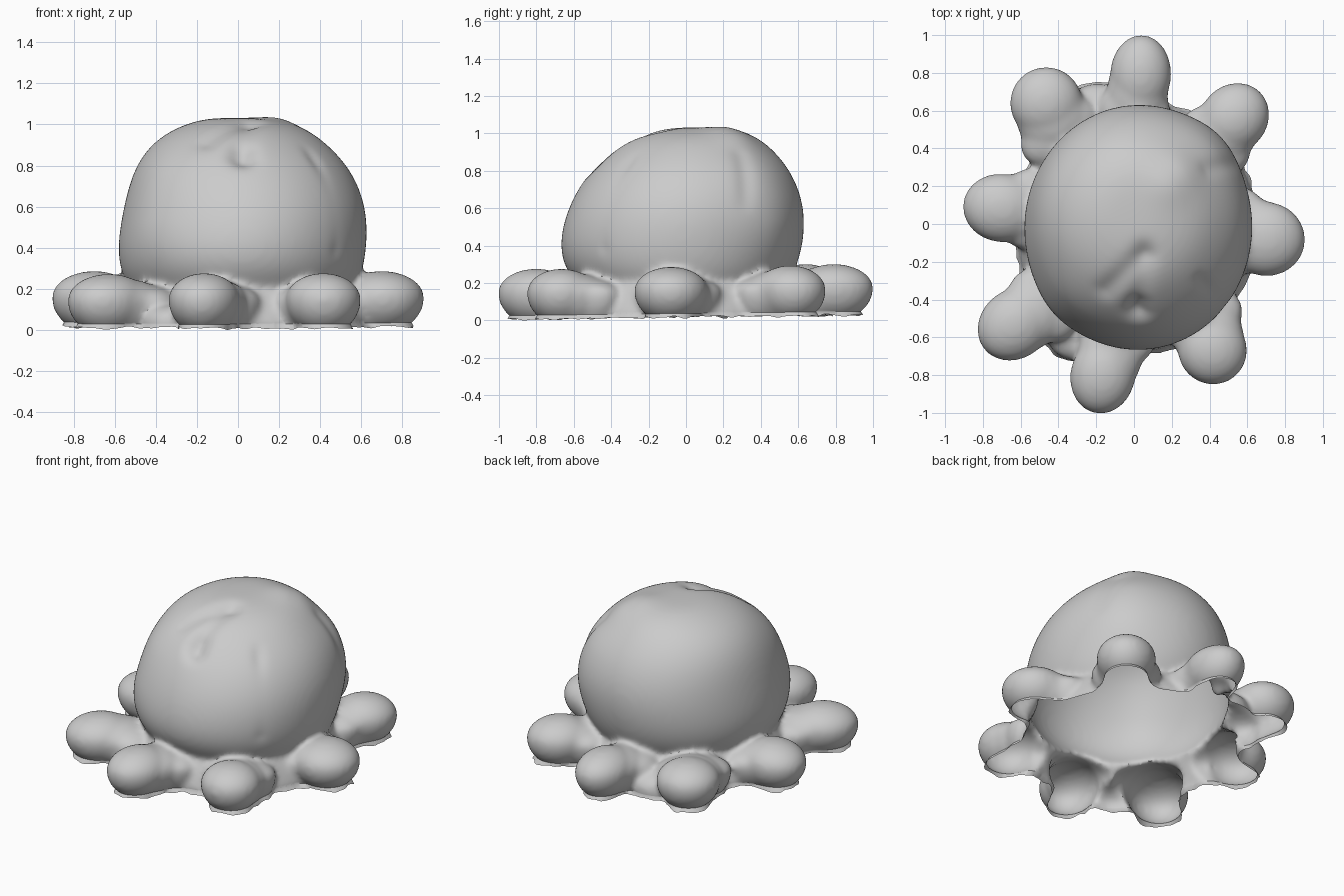
import bpy, bmesh, math
from mathutils import Vector, Matrix, noise

cube = bpy.data.objects.get("Cube")
if cube:
    bpy.data.objects.remove(cube, do_unlink=True)

grey = bpy.data.materials.new("soft grey plush")
grey.use_nodes = True
colour = (0.6, 0.6, 0.6, 1)
grey.diffuse_color = colour
grey.node_tree.nodes["Principled BSDF"].inputs["Base Color"].default_value = colour

bm = bmesh.new()


def loft(rings, sides=40):
    """Closed solid from rings given as z, left, right, front, back extents."""
    loops = []
    for z, x0, x1, y0, y1 in rings:
        centre = Vector(((x0 + x1) / 2, (y0 + y1) / 2, z))
        rx, ry = (x1 - x0) / 2, (y1 - y0) / 2
        angles = [math.tau * i / sides for i in range(sides)]
        loops.append([bm.verts.new(centre + Vector((rx * math.cos(a), ry * math.sin(a), 0)))
                      for a in angles])
    for low, high in zip(loops, loops[1:]):
        for i in range(sides):
            j = (i + 1) % sides
            bm.faces.new((low[i], low[j], high[j], high[i]))
    bm.faces.new(loops[0][::-1])
    bm.faces.new(loops[-1])


def lobe(x, y, length, width, top, height, depth):
    """Rounded lobe pointing away from the middle, with its own underside depth."""
    made = bmesh.ops.create_uvsphere(bm, u_segments=24, v_segments=16, radius=1)["verts"]
    turn = Matrix.Rotation(math.atan2(y, x), 3, 'Z')
    for v in made:
        p = v.co
        drop = height if p.z > 0 else depth
        v.co = turn @ Vector((p.x * length, p.y * width, p.z * drop))
        v.co += Vector((x, y, top - height))


# Head: a round dome leaning slightly backwards, pinched at the waist
loft([
    (0.10, -0.46, 0.50, -0.52, 0.48),
    (0.22, -0.54, 0.58, -0.60, 0.55),
    (0.30, -0.575, 0.61, -0.655, 0.595),
    (0.42, -0.59, 0.63, -0.68, 0.63),
    (0.60, -0.56, 0.63, -0.64, 0.64),
    (0.78, -0.515, 0.56, -0.54, 0.58),
    (0.91, -0.43, 0.44, -0.41, 0.48),
    (0.99, -0.31, 0.33, -0.29, 0.38),
    (1.03, -0.19, 0.20, -0.15, 0.27),
    (1.04, -0.10, 0.08, -0.02, 0.16),
])

# Skirt sloping out from the waist and joining the legs
loft([
    (-0.06, -0.66, 0.68, -0.71, 0.69),
    (0.06, -0.63, 0.65, -0.68, 0.66),
    (0.16, -0.58, 0.61, -0.63, 0.60),
    (0.23, -0.54, 0.57, -0.59, 0.55),
    (0.28, -0.47, 0.50, -0.52, 0.48),
])

# Webs between neighbouring legs
lobe(-0.22, 0.60, 0.14, 0.18, 0.17, 0.10, 0.21)
lobe(-0.33, -0.60, 0.12, 0.14, 0.13, 0.08, 0.21)

# Eight stubby legs: tip x, y, root x, y, half length, half width, top
legs = [
    (0.035, 0.79, 0.00, 0.60, 0.215, 0.165, 0.31),
    (0.53, 0.56, 0.43, 0.44, 0.20, 0.18, 0.30),
    (0.70, -0.08, 0.56, -0.04, 0.21, 0.20, 0.295),
    (0.415, -0.665, 0.38, -0.52, 0.19, 0.185, 0.285),
    (-0.165, -0.80, -0.09, -0.60, 0.21, 0.175, 0.285),
    (-0.63, -0.53, -0.48, -0.43, 0.215, 0.185, 0.28),
    (-0.70, 0.085, -0.56, 0.08, 0.21, 0.185, 0.295),
    (-0.465, 0.64, -0.40, 0.49, 0.195, 0.195, 0.31),
]
for x, y, root_x, root_y, length, width, top in legs:
    lobe(x, y, length, width, top, 0.13, 0.175)
    lobe((x + root_x) / 2, (y + root_y) / 2, length, width, top - 0.025, 0.11, 0.19)
    lobe(root_x, root_y, length * 0.8, width * 1.18, top - 0.05, 0.09, 0.21)

bmesh.ops.recalc_face_normals(bm, faces=bm.faces[:])
mesh = bpy.data.meshes.new("plush_solid")
bm.to_mesh(mesh)
bm.free()
body = bpy.data.objects.new("plush_body", mesh)
bpy.context.collection.objects.link(body)

# Fuse the parts into one soft skin
sub = body.modifiers.new("round", 'SUBSURF')
sub.levels = 2
fuse = body.modifiers.new("fuse", 'REMESH')
fuse.mode = 'VOXEL'
fuse.voxel_size = 0.016
soften = body.modifiers.new("soften", 'SMOOTH')
soften.factor = 0.5
soften.iterations = 14
graph = bpy.context.evaluated_depsgraph_get()
skin = bpy.data.meshes.new_from_object(body.evaluated_get(graph))
body.modifiers.clear()

bm = bmesh.new()
bm.from_mesh(skin)

# Creases and (negative) bulges in the head: start, end, radius, depth
creases = [
    ((0.03, -0.46, 0.90), (0.03, -0.48, 0.85), 0.06, 0.03),
    ((0.05, -0.15, 1.02), (-0.15, -0.36, 0.94), 0.06, 0.02),
    ((0.06, -0.18, 1.00), (0.00, -0.45, 0.87), 0.06, 0.02),
    ((0.36, -0.30, 0.90), (0.45, -0.42, 0.40), 0.04, 0.01),
    ((0.40, 0.30, 0.90), (0.56, 0.33, 0.65), 0.05, 0.012),
    ((-0.40, -0.42, 0.75), (-0.43, -0.46, 0.55), 0.20, -0.02),
    ((0.42, 0.42, 0.75), (0.45, 0.45, 0.55), 0.20, -0.02),
    ((0.20, 0.22, 1.01), (0.24, 0.26, 0.99), 0.12, -0.022),
]
bm.normal_update()
for v in bm.verts:
    push = 0
    for start, end, radius, depth in creases:
        a, b = Vector(start), Vector(end)
        t = max(0, min(1, (v.co - a).dot(b - a) / (b - a).length_squared))
        push += depth * math.exp(-((v.co - a.lerp(b, t)).length / radius) ** 2)
    v.co -= v.normal * push

# Open the underside, leaving a hollow shell
bmesh.ops.bisect_plane(bm, geom=bm.verts[:] + bm.edges[:] + bm.faces[:],
                       plane_co=(0, 0, 0.045), plane_no=(0, -0.012, 1), clear_inner=True)

# Uneven hem flaring out around the opening
rim = [e for e in bm.edges if e.is_boundary]
hem = bmesh.ops.extrude_edge_only(bm, edges=rim)["geom"]
for v in [g for g in hem if isinstance(g, bmesh.types.BMVert)]:
    wave = noise.noise(v.co * 14)
    out = Vector((v.co.x, v.co.y, 0)).normalized()
    v.co += out * (0.014 + 0.02 * wave)
    v.co.z -= 0.02 + 0.014 * wave
lowest = min(v.co.z for v in bm.verts)
bmesh.ops.translate(bm, verts=bm.verts[:], vec=(0, 0, -lowest))
bmesh.ops.recalc_face_normals(bm, faces=bm.faces[:])

bm.to_mesh(skin)
bm.free()
body.data = skin
skin.materials.clear()
skin.materials.append(grey)
bpy.data.meshes.remove(mesh)

bpy.context.view_layer.objects.active = body
body.select_set(True)
bpy.ops.object.shade_smooth_by_angle(angle=math.radians(50))
